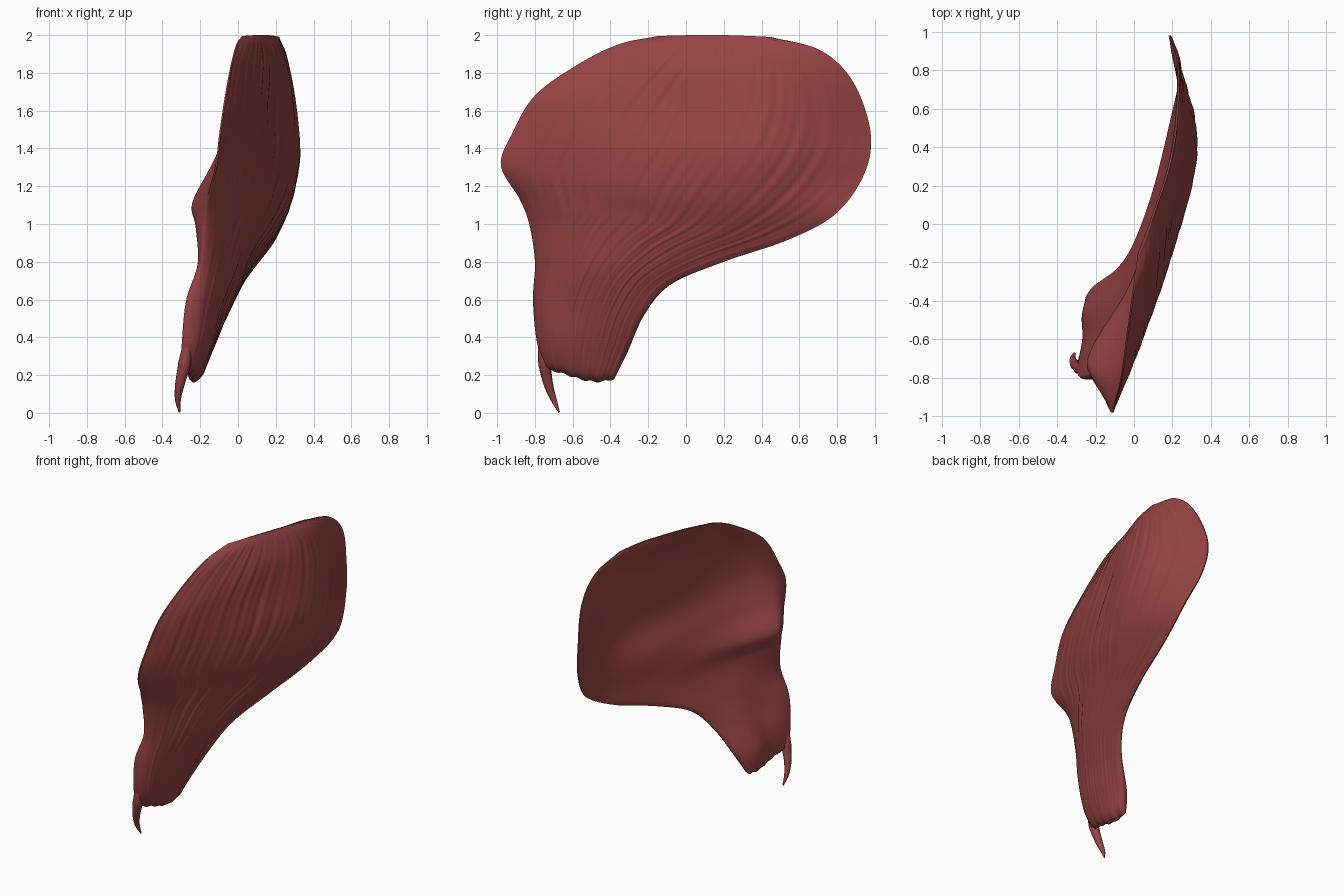
import bpy, bmesh, math

if "Cube" in bpy.data.objects:
    bpy.data.objects.remove(bpy.data.objects["Cube"])

# Edge stations from bottom to top: front edge (y, z) and rear edge (y, z)
EDGES = [
    (-.74, .23, -.38, .18), (-.79, .38, -.31, .32), (-.81, .60, -.22, .52),
    (-.80, .80, -.08, .68), (-.83, 1.0, .20, .80), (-.88, 1.13, .55, .92),
    (-.98, 1.31, .80, 1.06), (-.92, 1.48, .95, 1.28), (-.80, 1.68, .975, 1.50),
    (-.58, 1.84, .88, 1.76), (-.36, 1.95, .71, 1.92), (-.15, 1.995, .45, 1.99)]
# Depth (x) of both faces at each station, sampled front to rear at KNOTS
KNOTS = [0, .12, .4, .7, 1]
OUTER = [
    (-.25, -.23, -.21, -.20, -.21), (-.23, -.18, -.14, -.13, -.15),
    (-.20, -.14, -.08, -.05, -.05), (-.17, -.10, -.01, .03, .03),
    (-.15, -.07, .05, .11, .12), (-.14, -.04, .11, .20, .205),
    (-.11, -.03, .16, .28, .25), (-.09, .01, .19, .328, .21),
    (-.06, .03, .18, .315, .19), (-.03, .04, .18, .28, .23),
    (0, .06, .15, .24, .24), (.03, .06, .12, .18, .22)]
INNER = [
    (-.31, -.29, -.27, -.27, -.26), (-.30, -.29, -.26, -.26, -.21),
    (-.28, -.26, -.19, -.16, -.09), (-.21, -.21, -.13, -.06, .0),
    (-.20, -.22, -.06, .04, .10), (-.18, -.24, -.02, .125, .185),
    (-.12, -.15, .04, .18, .235), (-.10, -.05, .12, .26, .195),
    (-.07, .0, .135, .26, .18), (-.04, .015, .135, .235, .215),
    (-.01, .035, .115, .20, .225), (.02, .05, .11, .17, .21)]
NT, NS = 132, 200


def spline(xs, ys, x):
    """Smooth cubic through uneven knots."""
    n = len(xs)
    i = max(k for k in range(n - 1) if xs[k] <= x or k == 0)

    def slope(k):
        a, b = max(k - 1, 0), min(k + 1, n - 1)
        return (ys[b] - ys[a]) / (xs[b] - xs[a])
    h = xs[i + 1] - xs[i]
    u = (x - xs[i]) / h
    return ((2*u**3 - 3*u*u + 1) * ys[i] + (u**3 - 2*u*u + u) * h * slope(i)
            + (3*u*u - 2*u**3) * ys[i + 1] + (u**3 - u*u) * h * slope(i + 1))


def rows(table, t):
    idx = list(range(len(table)))
    return [spline(idx, col, t * (len(table) - 1)) for col in zip(*table)]


def fibres(s, t):
    """Fine grooves that follow the muscle fibres."""
    w = s - .12 * t + .012 * math.sin(9 * t + 5 * s)
    g = (math.sin(97 * w + 2 * t) + .7 * math.sin(173 * w - 3 * t + 1)
         + .5 * math.sin(61 * w + 4 * t))
    fade = min(1, 6 * s, 6 * (1 - s), 5 * (1 - t), .25 + 1.5 * t)
    return .0022 * g * fade * (.35 + .65 * math.sin(6 * t + 9 * s) ** 2)


mat = bpy.data.materials.new("muscle_red")
mat.diffuse_color = (.31, .057, .057, 1)
mat.use_nodes = True
mat.node_tree.nodes["Principled BSDF"].inputs["Base Color"].default_value = mat.diffuse_color

# Fan-shaped muscle sheet: outer face, inner face and the rounded rim between
bm = bmesh.new()
outer, inner = [], []
for j in range(NT + 1):
    t = j / NT
    fy, fz, ry, rz = rows(EDGES, t)
    xo, xi = rows(OUTER, t), rows(INNER, t)
    ro, ri = [], []
    for i in range(NS + 1):
        s = i / NS
        ragged = max(0, 1 - t * 12) * (.004 * math.sin(31 * s) - .03 * math.sin(math.pi * s ** 1.6))
        y = fy + (ry - fy) * s
        z = min(2, fz + (rz - fz) * s + ragged + .008 * max(0, t * 12 - 11) * math.sin(math.pi * s))
        a = spline(KNOTS, xo, s) + fibres(s, t)
        b = min(spline(KNOTS, xi, s), a - .01)
        edge = min(s / .04, (1 - s) / .06, t / .03, 1)
        half = max(.004, (a - b) / 2 * math.sqrt(edge * (2 - edge)))
        mid = (a + b) / 2
        ro.append(bm.verts.new((mid + half, y, z)))
        ri.append(bm.verts.new((mid - half, y, z)))
    outer.append(ro)
    inner.append(ri)
for j in range(NT):
    for i in range(NS):
        for g in (outer, inner):
            bm.faces.new((g[j][i], g[j][i + 1], g[j + 1][i + 1], g[j + 1][i]))


def border(g):
    return (g[0][:-1] + [r[-1] for r in g[:-1]] + g[-1][:0:-1] + [r[0] for r in g[:0:-1]])


bo, bi = border(outer), border(inner)
for k in range(len(bo)):
    n = (k + 1) % len(bo)
    bm.faces.new((bo[k], bo[n], bi[n], bi[k]))
bmesh.ops.recalc_face_normals(bm, faces=bm.faces)
mesh = bpy.data.meshes.new("muscle_sheet")
bm.to_mesh(mesh)
bm.free()
sheet = bpy.data.objects.new("muscle_sheet", mesh)
bpy.context.collection.objects.link(sheet)
mesh.materials.append(mat)
bpy.context.view_layer.objects.active = sheet
sheet.select_set(True)
bpy.ops.object.shade_smooth_by_angle(angle=math.radians(50))

# Tendon hook hanging from the front lower corner
curve = bpy.data.curves.new("tendon_hook", 'CURVE')
curve.dimensions = '3D'
curve.bevel_depth = 1
curve.bevel_resolution = 4
curve.use_fill_caps = True
sp = curve.splines.new('BEZIER')
path = [(-.258, -.765, .44, .018), (-.283, -.748, .26, .034), (-.308, -.728, .15, .025),
        (-.318, -.70, .07, .016), (-.31, -.672, .004, .005)]
sp.bezier_points.add(len(path) - 1)
for p, (x, y, z, r) in zip(sp.bezier_points, path):
    p.co, p.radius = (x, y, z), r
    p.handle_left_type = p.handle_right_type = 'AUTO'
curve.materials.append(mat)
hook = bpy.data.objects.new("tendon_hook", curve)
bpy.context.collection.objects.link(hook)
